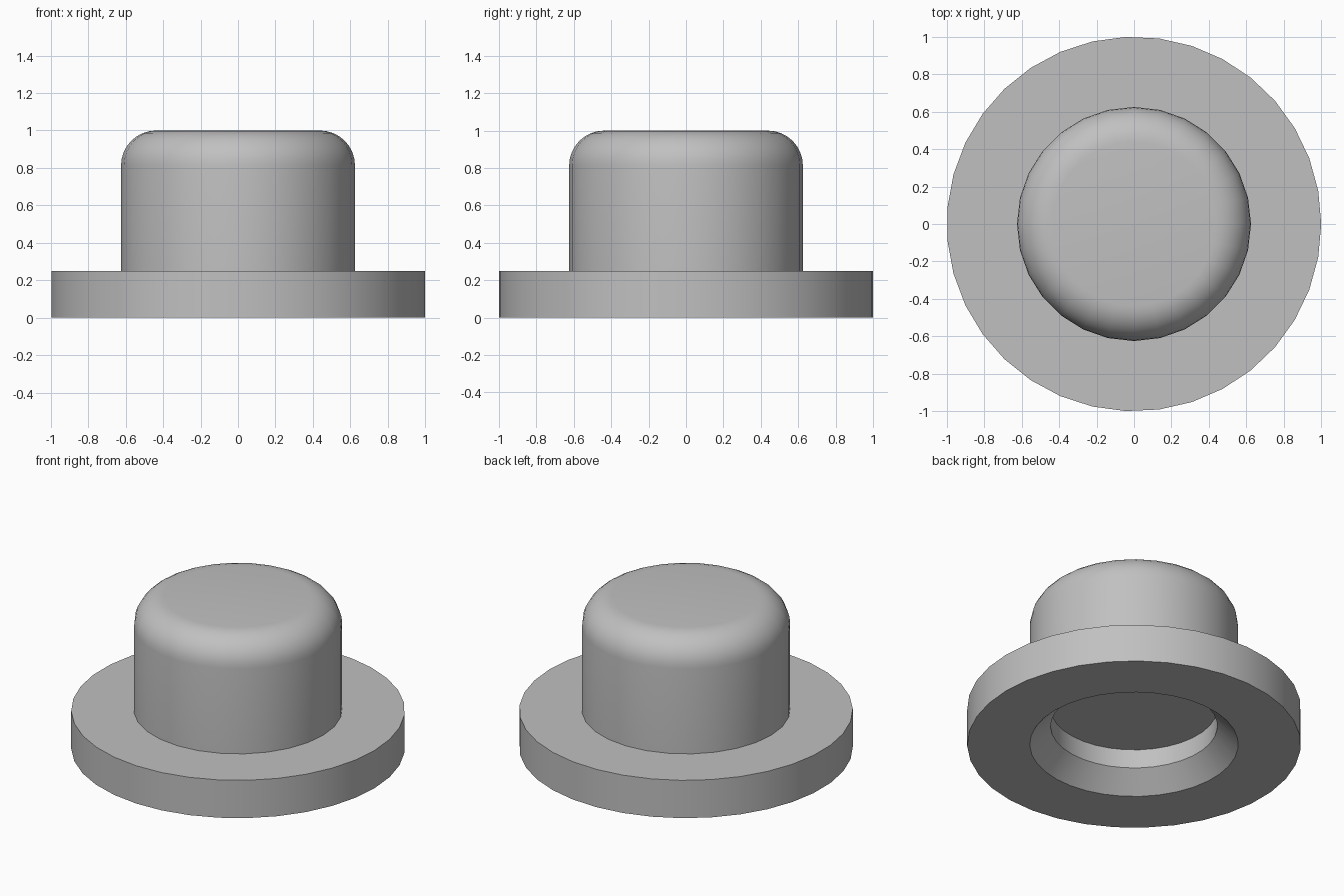
import bpy, bmesh
from math import sin, cos, pi, radians
from mathutils import Vector

default = bpy.data.objects.get("Cube")
if default:
    bpy.data.objects.remove(default, do_unlink=True)

# Plain grey material
grey = bpy.data.materials.new("plain grey")
grey.use_nodes = True
colour = (0.53, 0.53, 0.53, 1)
grey.diffuse_color = colour
grey.node_tree.nodes["Principled BSDF"].inputs["Base Color"].default_value = colour


def lathe(name, profile, sides, closed):
    """Turn a (radius, height) profile around the z axis."""
    bm = bmesh.new()
    verts = [bm.verts.new((r, 0, z)) for r, z in profile]
    edges = [bm.edges.new(pair) for pair in zip(verts, verts[1:])]
    if closed:
        edges.append(bm.edges.new((verts[-1], verts[0])))
    bmesh.ops.spin(bm, geom=verts + edges, cent=(0, 0, 0), axis=(0, 0, 1),
                   angle=2 * pi, steps=sides)
    bmesh.ops.remove_doubles(bm, verts=bm.verts, dist=0.0005)
    # Merge the flat caps into single faces
    bmesh.ops.dissolve_limit(bm, angle_limit=radians(0.5), verts=[],
                             edges=[e for e in bm.edges if any(v.co.xy.length < 0.001 for v in e.verts)])
    bmesh.ops.recalc_face_normals(bm, faces=bm.faces)
    mesh = bpy.data.meshes.new(name)
    bm.to_mesh(mesh)
    bm.free()
    obj = bpy.data.objects.new(name, mesh)
    bpy.context.collection.objects.link(obj)
    mesh.materials.append(grey)
    bpy.ops.object.select_all(action="DESELECT")
    obj.select_set(True)
    bpy.context.view_layer.objects.active = obj
    bpy.ops.object.shade_smooth_by_angle(angle=radians(30))
    return obj


flange_height, hub_radius, bore_radius, fillet = 0.25, 0.625, 0.5, 0.1875

# Wide flange with a chamfered bore underneath
lathe("flange", [(bore_radius, flange_height), (bore_radius, 0.125), (hub_radius, 0),
                 (1, 0), (1, flange_height)], 35, True)

# Hub with a rounded top edge; its underside closes the bore
steps = 8
rounding = [(hub_radius - fillet + fillet * cos(a), 1 - fillet + fillet * sin(a))
            for a in (i * pi / 2 / steps for i in range(steps + 1))]
lathe("hub", [(0, flange_height), (hub_radius, flange_height)] + rounding + [(0, 1)],
      28, False)
